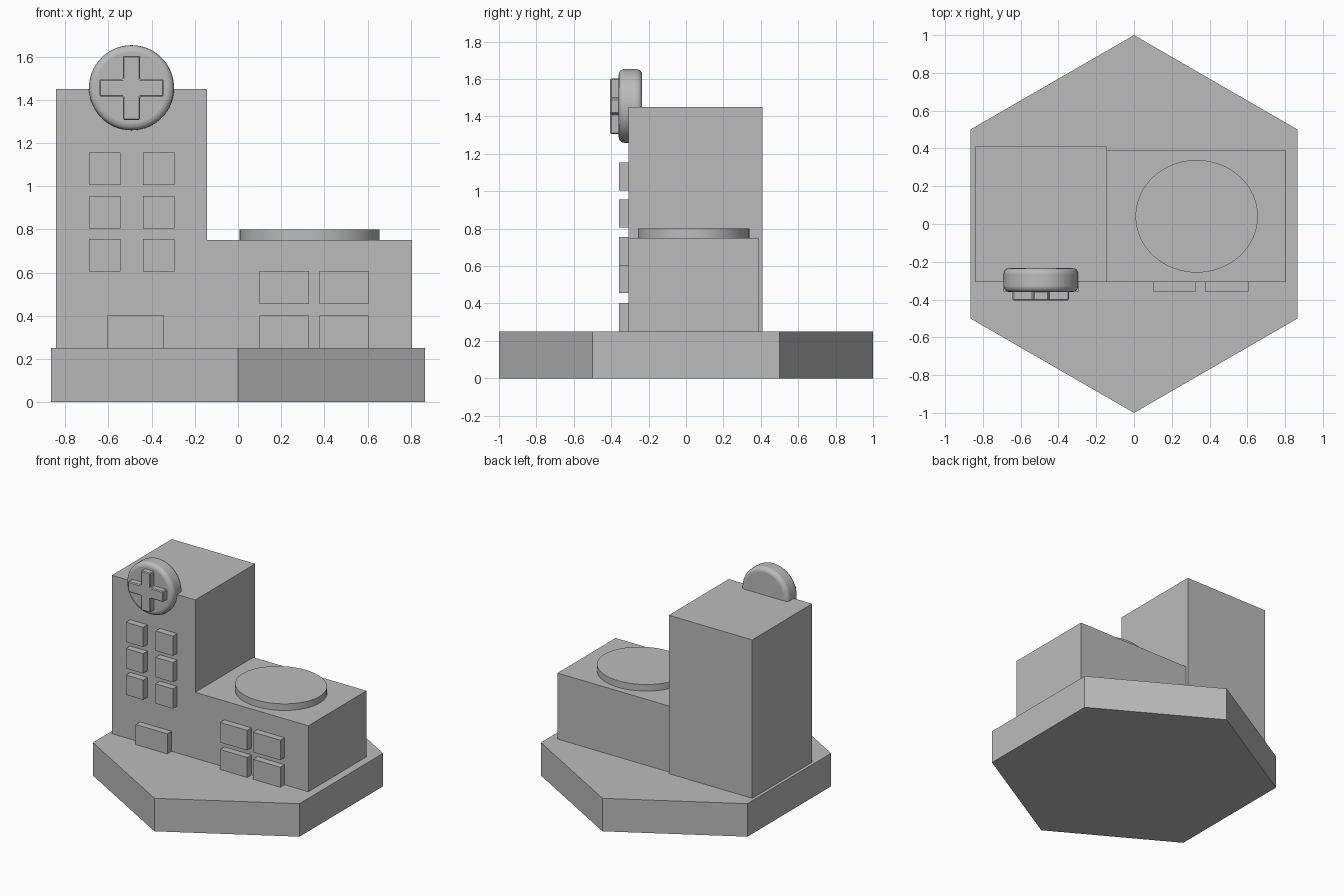
import bpy
import bmesh
from math import radians
from mathutils import Matrix

cube = bpy.data.objects.get("Cube")
if cube:
    bpy.data.objects.remove(cube, do_unlink=True)

grey = bpy.data.materials.new("plain_grey")
grey.use_nodes = True
colour = (0.5, 0.5, 0.5, 1)
grey.diffuse_color = colour
grey.node_tree.nodes["Principled BSDF"].inputs["Base Color"].default_value = colour


def add_object(name, bm):
    mesh = bpy.data.meshes.new(name)
    bm.to_mesh(mesh)
    bm.free()
    mesh.materials.append(grey)
    obj = bpy.data.objects.new(name, mesh)
    bpy.context.collection.objects.link(obj)
    return obj


def box(name, x, y, z):
    """Box given by its (low, high) range on each axis."""
    bm = bmesh.new()
    bmesh.ops.create_cube(bm, size=1)
    ranges = (x, y, z)
    bmesh.ops.scale(bm, vec=[hi - lo for lo, hi in ranges], verts=bm.verts)
    bmesh.ops.translate(bm, vec=[(lo + hi) / 2 for lo, hi in ranges], verts=bm.verts)
    return add_object(name, bm)


def disc(name, centre, radii, depth, sides, turn=0):
    """Upright cylinder, tipped about x by turn degrees."""
    bm = bmesh.new()
    bmesh.ops.create_cone(bm, cap_ends=True, segments=sides,
                          radius1=1, radius2=1, depth=depth)
    bmesh.ops.scale(bm, vec=(*radii, 1), verts=bm.verts)
    bmesh.ops.transform(bm, verts=bm.verts, matrix=Matrix.Translation(centre)
                        @ Matrix.Rotation(radians(turn), 4, "X"))
    return add_object(name, bm)


def bevel(obj, width, segments):
    mod = obj.modifiers.new("rounded_edges", "BEVEL")
    mod.width = width
    mod.segments = segments
    mod.limit_method = "ANGLE"


def smooth(obj):
    bpy.ops.object.select_all(action="DESELECT")
    obj.select_set(True)
    bpy.context.view_layer.objects.active = obj
    bpy.ops.object.shade_smooth_by_angle(angle=radians(35))


# Hexagonal base with corners to the front and back
base = disc("base", (0, 0, 0.125), (1, 1), 0.25, 6)
for v in base.data.vertices:
    if abs(v.co.x) < 0.01:
        v.co.x = 0

# Building blocks
WALL, GROUND = -0.307, 0.25
box("tower", (-0.842, -0.143), (WALL, 0.41), (GROUND, 1.45))
box("wing", (-0.143, 0.805), (WALL, 0.388), (GROUND, 0.75))

# Raised windows and door
FRONT = (-0.358, WALL)
for row, z in enumerate((0.605, 0.805, 1.005)):
    for side, x in (("right", -0.69), ("left", -0.441)):
        box(f"tower_window_{side}_{row + 1}", (x, x + 0.146), FRONT, (z, z + 0.15))
for row, z in enumerate((GROUND, 0.455)):
    for side, x in (("right", 0.1), ("left", 0.377)):
        box(f"wing_window_{side}_{row + 1}", (x, x + 0.228), FRONT, (z, z + 0.152))
box("door", (-0.607, -0.342), FRONT, (GROUND, 0.402))

# Rooftop landing pad, slightly oval
smooth(disc("landing_pad", (0.332, 0.041, 0.775), (0.324, 0.298), 0.05, 64))

# Round sign with softened rims
sign = disc("round_sign", (-0.493, -0.297, 1.456), (0.197, 0.197), 0.126, 64, 90)
bevel(sign, 0.03, 4)
smooth(sign)

# Plus-shaped emblem: one twelve-cornered outline, extruded
ARM, HALF = 0.149, 0.04
corner = [(ARM, -HALF), (ARM, HALF), (HALF, HALF)]
outline = []
for _ in range(4):
    outline += corner
    corner = [(-b, a) for a, b in corner]
bm = bmesh.new()
face = bm.faces.new([bm.verts.new((-0.493 + a, -0.405, 1.455 + b)) for a, b in outline])
result = bmesh.ops.extrude_face_region(bm, geom=[face], use_keep_orig=True)
back = [g for g in result["geom"] if isinstance(g, bmesh.types.BMVert)]
bmesh.ops.translate(bm, vec=(0, 0.055, 0), verts=back)
bmesh.ops.recalc_face_normals(bm, faces=bm.faces)
bevel(add_object("sign_cross", bm), 0.006, 1)
